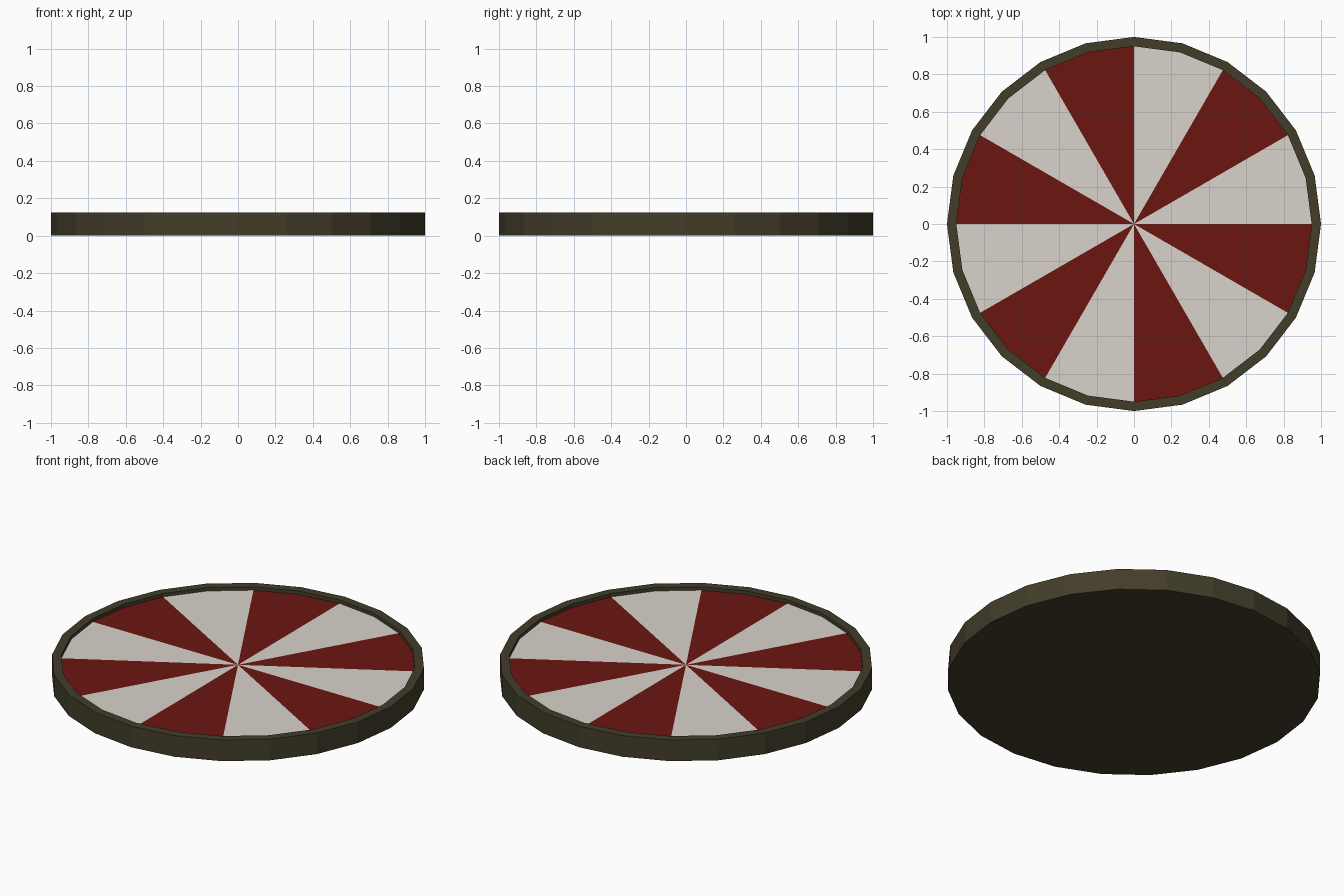
import bpy, bmesh
from math import cos, sin, radians

if "Cube" in bpy.data.objects:
    bpy.data.objects.remove(bpy.data.objects["Cube"])

SIDES = 24
STEP = 360 / SIDES
HEIGHT, PANEL_Z = 0.125, 0.105
R_OUT, R_IN = 1.0, 0.95


def material(name, rgb):
    m = bpy.data.materials.new(name)
    m.diffuse_color = (*rgb, 1)
    m.use_nodes = True
    m.node_tree.nodes["Principled BSDF"].inputs["Base Color"].default_value = m.diffuse_color
    return m


def make_object(name, bm, mats):
    me = bpy.data.meshes.new(name)
    bm.to_mesh(me)
    bm.free()
    for m in mats:
        me.materials.append(m)
    ob = bpy.data.objects.new(name, me)
    bpy.context.collection.objects.link(ob)
    return ob


def ring(bm, r, z):
    return [bm.verts.new((r * cos(radians(i * STEP)), r * sin(radians(i * STEP)), z))
            for i in range(SIDES)]


frame_mat = material("dark_frame", (0.055, 0.047, 0.023))
cream = material("cream", (0.69, 0.65, 0.59))
red = material("red", (0.145, 0.008, 0.005))

# Frame: closed base, outer wall, flat rim and short inner lip
bm = bmesh.new()
profile = [(R_OUT, 0), (R_OUT, HEIGHT), (R_IN, HEIGHT), (R_IN, PANEL_Z)]
rings = [ring(bm, r, z) for r, z in profile]
for a, b in zip(rings, rings[1:]):
    for i in range(SIDES):
        j = (i + 1) % SIDES
        bm.faces.new((a[i], a[j], b[j], b[i]))
bm.faces.new(rings[0][::-1])
make_object("board_frame", bm, [frame_mat])

# Striped face: twelve wedges, two rim segments each, alternating colour
bm = bmesh.new()
edge = ring(bm, R_IN, PANEL_Z)
centre = bm.verts.new((0, 0, PANEL_Z))
for i in range(SIDES):
    f = bm.faces.new((centre, edge[i], edge[(i + 1) % SIDES]))
    f.material_index = (i // 2) % 2
make_object("striped_panel", bm, [cream, red])
